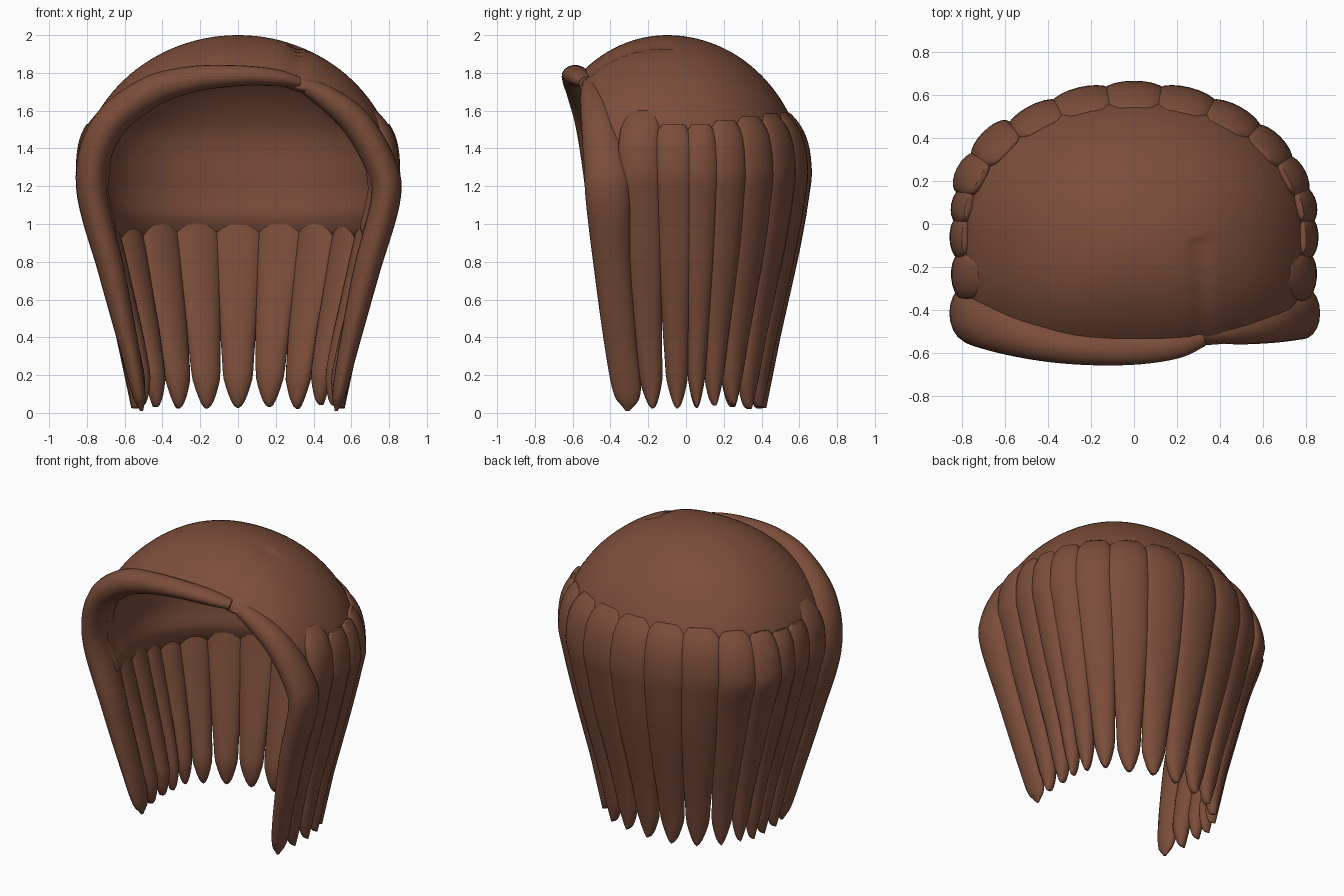
import bpy, bmesh, math, random
from mathutils import Vector

if "Cube" in bpy.data.objects:
    bpy.data.objects.remove(bpy.data.objects["Cube"])

random.seed(4)
brown = bpy.data.materials.new("chestnut_brown")
brown.diffuse_color = (0.2, 0.075, 0.043, 1)
brown.use_nodes = True
brown.node_tree.nodes["Principled BSDF"].inputs["Base Color"].default_value = brown.diffuse_color
POW = 2.4          # squareness of the head outline


def finish(name, bm, angle=50):
    bmesh.ops.recalc_face_normals(bm, faces=bm.faces)
    me = bpy.data.meshes.new(name)
    bm.to_mesh(me)
    bm.free()
    ob = bpy.data.objects.new(name, me)
    bpy.context.collection.objects.link(ob)
    me.materials.append(brown)
    bpy.ops.object.select_all(action='DESELECT')
    ob.select_set(True)
    bpy.context.view_layer.objects.active = ob
    bpy.ops.object.shade_smooth_by_angle(angle=math.radians(angle))
    return ob


def skin(name, rings):
    """Closed tube through a list of point rings."""
    bm = bmesh.new()
    vs = [[bm.verts.new(p) for p in r] for r in rings]
    n = len(vs[0])
    for a, b in zip(vs, vs[1:]):
        for j in range(n):
            bm.faces.new((a[j], a[(j + 1) % n], b[(j + 1) % n], b[j]))
    bm.faces.new(vs[0])
    bm.faces.new(vs[-1])
    return finish(name, bm)


def interp(table, z):
    if z <= table[0][0]:
        return table[0][1]
    for (z0, a), (z1, b) in zip(table, table[1:]):
        if z <= z1:
            return a + (b - a) * (z - z0) / (z1 - z0)
    return table[-1][1]


def clamp(v, lo=0.0, hi=1.0):
    return max(lo, min(hi, v))


WIDTH = [(0, .56), (.4, .645), (.8, .75), (1.0, .80), (1.25, .86)]
BACK = [(0, .42), (.4, .50), (.8, .59), (1.0, .63), (1.25, .668)]
FRONT = [(0, -.36), (.4, -.42), (1.0, -.48), (1.4, -.52)]
RX, RFRONT, RBACK = .85, .69, .735


def dome(ang, z):
    """Point on the head dome at a heading and a height."""
    c, s = math.cos(ang), math.sin(ang)
    rho = math.sqrt(max(0, 1 - ((z - 1.2) / .8) ** 2))
    e = 2.15 if s > 0 else POW
    k = rho / (abs(c) ** e + abs(s) ** e) ** (1 / e)
    return Vector((RX * k * c, -.1 + (RBACK if s > 0 else RFRONT) * k * s, z))


def hang(u, z):
    """Outer hair surface: u = 0 at the back centre, +-1 at the face."""
    W, B, F = (interp(t, z) for t in (WIDTH, BACK, FRONT))
    q, a = .72, abs(u)
    if a < q:
        t = a / q * math.pi / 2
        x, y = W * math.sin(t), B * math.cos(t)
    else:
        v = (a - q) / (1 - q)
        x, y = W * (1 - .04 * v * v), F * v
    p = Vector((math.copysign(x, u), y, z))
    if z > 1.2:
        k = min(1, ((z - 1.2) / .4) ** 2)
        dy = y + .1
        ang = math.atan2(dy / (RBACK if dy > 0 else RFRONT), p.x / RX)
        p = p.lerp(dome(ang, z), k)
    return p


# scalp cap: dome with a parting groove, sliced open at the face
bm = bmesh.new()
SEG, ROWS = 96, 36
rows = []
for r in range(1, ROWS + 1):
    z = 1.2 + .8 * math.cos(r / ROWS * math.radians(110))
    row = []
    for s in range(SEG):
        p = dome(2 * math.pi * s / SEG, z)
        k = clamp((1.2 - z) / .27)
        tuck = 1 - .05 * clamp((1.52 - z) / .25)
        p.x *= tuck * (1 - .05 * k)
        p.y *= tuck * (1 + .01 * k)
        if p.y < -.08 and z > 1.4:
            p.z -= .018 * math.exp(-((p.x - .31) / .03) ** 2)
        row.append(bm.verts.new(p))
    rows.append(row)
pole = bm.verts.new((0, -.1, 2.0))
for s in range(SEG):
    t = (s + 1) % SEG
    bm.faces.new((pole, rows[0][s], rows[0][t]))
    for a, b in zip(rows, rows[1:]):
        bm.faces.new((a[s], b[s], b[t], a[t]))
bmesh.ops.bisect_plane(bm, geom=bm.verts[:] + bm.edges[:] + bm.faces[:],
                       plane_co=(0, -.575, 1.78), plane_no=(0, -.78, -.17),
                       clear_outer=True)
cap = finish("scalp_cap", bm)
# the shell thins toward the nape and the face opening
group = cap.vertex_groups.new(name="shell_depth")
for v in cap.data.vertices:
    nape = clamp((v.co.z - .91) / .11, .15)
    face = clamp(1 + (v.co.y + .25) * 2.5, .45)
    group.add([v.index], min(nape, face), 'REPLACE')
shell = cap.modifiers.new("shell", 'SOLIDIFY')
shell.thickness = .085
shell.offset = -1
shell.vertex_group = group.name


# hanging locks around the back and sides
def lock(name, u, step, top, bulge):
    z0 = random.uniform(.02, .045)
    rings = []
    for k in range(33):
        f = k / 32
        z = z0 + (top - z0) * (1 - (1 - f) ** 1.5 if f > .5 else f ** 1.63 * 2)
        a, b = hang(u - step, z), hang(u + step, z)
        tan = b - a
        gap = tan.length
        tan.normalize()
        out = tan.cross(Vector((0, 0, 1)))
        p = hang(u, z)
        if out.dot(p) < 0:
            out = -out
        tip = clamp((z - z0) / .17 + .004, .004) ** .5
        root = clamp((top - z) / .08 + .02, .02) ** .5
        w = gap * (.44 + .13 * clamp((z - .25) / .6)) * tip * (.45 + .55 * root)
        d = .052 * (.25 + .75 * tip) * root
        p = p + out * (bulge * math.exp(-((z - 1.25) / .2) ** 2) - d)
        rings.append([p + tan * (w * math.cos(t)) + out * (d * math.sin(t))
                      for t in (2 * math.pi * j / 20 for j in range(20))])
    skin(name, rings)


# lock centre, half spacing and root height, mirrored left and right
LOCKS = [(0, .07, 1.59), (.14, .07, 1.59), (.28, .07, 1.585), (.42, .066, 1.57),
         (.545, .06, 1.55), (.655, .054, 1.53), (.755, .051, 1.53), (.857, .053, 1.60)]
for n, (u, step, top) in enumerate(LOCKS):
    for side, sign in (("left", -1), ("right", 1)):
        if n == 0 and sign < 0:
            continue
        bulge = .03 if sign < 0 and n in (3, 4) else 0
        lock("back_lock" if n == 0 else "%s_lock_%d" % (side, n),
             sign * u, step, top, bulge)


# rolled strands framing the face; each point is x, y, z, half width, half depth
def strand(name, pts):
    pts = [Vector(p) for p in pts]
    pts = [2 * pts[0] - pts[1]] + pts + [2 * pts[-1] - pts[-2]]
    line = []
    for i in range(1, len(pts) - 2):
        a, b, c, d = pts[i - 1:i + 3]
        for k in range(8):
            t = k / 8
            line.append(.5 * (2 * b + (c - a) * t + (2 * a - 5 * b + 4 * c - d) * t * t
                              + (3 * b - a - 3 * c + d) * t ** 3))
    line.append(pts[-2])
    rings = []
    for i, q in enumerate(line):
        p = Vector(q[:3])
        e = Vector(line[min(i + 1, len(line) - 1)][:3]) - Vector(line[max(i - 1, 0)][:3])
        e.normalize()
        across = e.cross(Vector((0, 1, 0))).normalized()
        deep = across.cross(e).normalized()
        w, d = max(q[3], .006), max(q[4], .006)
        rings.append([p + across * (w * math.cos(t)) + deep * (d * math.sin(t))
                      for t in (2 * math.pi * j / 20 for j in range(20))])
    skin(name, rings)


strand("fringe_roll_left", [
    (-.51, -.31, .01, .008, .01), (-.525, -.31, .10, .035, .07),
    (-.57, -.34, .32, .05, .085), (-.67, -.385, .75, .07, .10),
    (-.775, -.41, 1.2, .083, .125), (-.70, -.46, 1.5, .09, .12),
    (-.48, -.535, 1.69, .085, .095), (-.25, -.58, 1.765, .07, .075),
    (0, -.585, 1.785, .055, .07), (.2, -.565, 1.775, .045, .06),
    (.32, -.53, 1.75, .03, .04)])
strand("fringe_roll_right", [
    (.27, -.51, 1.765, .02, .03), (.45, -.49, 1.68, .06, .07),
    (.63, -.46, 1.53, .08, .095), (.76, -.42, 1.3, .083, .12),
    (.78, -.41, 1.12, .078, .12), (.68, -.385, .75, .07, .10),
    (.58, -.34, .32, .05, .085), (.535, -.31, .10, .035, .07),
    (.52, -.31, .01, .008, .01)])
